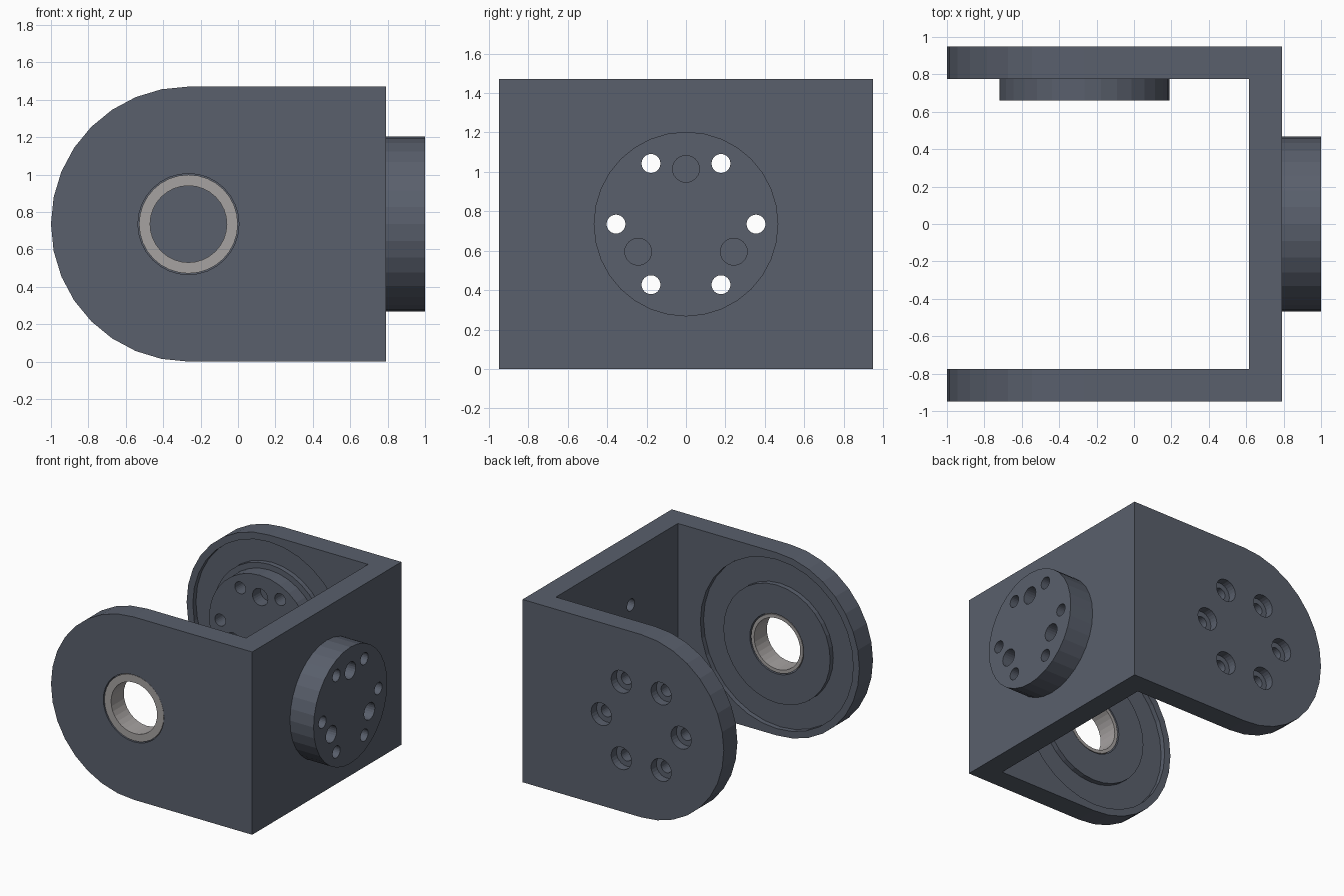
import bpy, bmesh
from math import pi, cos, sin, radians
from mathutils import Matrix, Vector

cube = bpy.data.objects.get("Cube")
if cube:
    bpy.data.objects.remove(cube)

PX, PZ = -0.265, 0.735      # pivot axis
R = 0.735                   # fork arm end radius
ARM = 0.775                 # inner face of the arms
WIDE = 0.948                # outer face of the arms
WEB_IN, WEB_OUT = 0.615, 0.79


def material(name, rgb):
    m = bpy.data.materials.new(name)
    m.use_nodes = True
    m.diffuse_color = (*rgb, 1)
    m.node_tree.nodes["Principled BSDF"].inputs["Base Color"].default_value = (*rgb, 1)
    return m


GREY = material("slate grey", (0.10, 0.115, 0.15))
METAL = material("pale metal", (0.38, 0.36, 0.355))


def make(name, bm, mat=None):
    bmesh.ops.recalc_face_normals(bm, faces=bm.faces[:])
    mesh = bpy.data.meshes.new(name)
    bm.to_mesh(mesh)
    bm.free()
    obj = bpy.data.objects.new(name, mesh)
    bpy.context.collection.objects.link(obj)
    if mat:
        mesh.materials.append(mat)
    return obj


def cylinder(name, axis, radius, start, end, u, z, mat=None, sides=32):
    """Cylinder from start to end along X or Y; u is the other flat coordinate."""
    bm = bmesh.new()
    ring = []
    for i in range(sides):
        a = 2 * pi * i / sides
        h, v = u + radius * cos(a), z + radius * sin(a)
        ring.append(bm.verts.new((start, h, v) if axis == "X" else (h, start, v)))
    face = bm.faces.new(ring)
    top = bmesh.ops.extrude_face_region(bm, geom=[face])["geom"]
    step = Vector((end - start, 0, 0)) if axis == "X" else Vector((0, end - start, 0))
    bmesh.ops.translate(bm, vec=step, verts=[g for g in top if isinstance(g, bmesh.types.BMVert)])
    return make(name, bm, mat)


def box(name, lo, hi):
    bm = bmesh.new()
    lo, hi = Vector(lo), Vector(hi)
    bmesh.ops.create_cube(bm, size=1, matrix=Matrix.Translation((lo + hi) / 2)
                          @ Matrix.Diagonal((*(hi - lo), 1)))
    return make(name, bm)


def cut(obj, cutter):
    mod = obj.modifiers.new("cut", "BOOLEAN")
    mod.operation, mod.solver, mod.object = "DIFFERENCE", "EXACT", cutter
    with bpy.context.temp_override(object=obj, active_object=obj, selected_objects=[obj]):
        bpy.ops.object.modifier_apply(modifier=mod.name)
    bpy.data.objects.remove(cutter)


def drill(obj, axis, radius, start, end, u, z, angles, circle, sides=24):
    for deg in angles:
        a = radians(deg)
        cut(obj, cylinder("drill", axis, radius, start, end,
                          u + circle * cos(a), z + circle * sin(a), sides=sides))


BOLTS, PINS = range(0, 360, 60), (90, 210, 330)

# U-shaped bracket with rounded arm ends
bm = bmesh.new()
outline = [(WEB_OUT, 0), (WEB_OUT, 2 * R)]
outline += [(PX + R * cos(a), PZ + R * sin(a)) for a in (pi / 2 + pi * i / 16 for i in range(17))]
face = bm.faces.new([bm.verts.new((x, -WIDE, z)) for x, z in outline])
side = bmesh.ops.extrude_face_region(bm, geom=[face])["geom"]
bmesh.ops.translate(bm, vec=(0, 2 * WIDE, 0), verts=[g for g in side if isinstance(g, bmesh.types.BMVert)])
bracket = make("bracket", bm, GREY)
cut(bracket, box("gap", (-2, -ARM, -1), (WEB_IN, ARM, 3)))

# Shallow round recesses inside both arms, with a boss left in the middle
DEPTH = 0.04
for s in (-1, 1):
    cut(bracket, cylinder("recess", "Y", 0.68, s * (ARM - 0.1), s * (ARM + DEPTH), PX, PZ))
front_boss = cylinder("front_boss", "Y", 0.475, -ARM, -ARM - DEPTH, PX, PZ, GREY)
back_boss = cylinder("back_boss", "Y", 0.5, ARM, ARM + DEPTH, PX, PZ, GREY)

# Stepped bore for the bushing in the front arm
for part in (bracket, front_boss):
    cut(part, cylinder("bore", "Y", 0.24, -1.1, -0.6, PX, PZ))
cut(bracket, cylinder("counterbore", "Y", 0.27, -1.1, -0.9, PX, PZ))

# Flanged bushing
bushing = cylinder("bushing_flange", "Y", 0.264, -0.942, -0.9, PX, PZ, METAL)
sleeve = cylinder("bushing_sleeve", "Y", 0.232, -0.9, -ARM - 0.005, PX, PZ, METAL)
for part in (bushing, sleeve):
    cut(part, cylinder("hole", "Y", 0.205, -1.1, -0.6, PX, PZ))

# Mounting discs on the back arm and on the web
arm_disc = cylinder("arm_disc", "Y", 0.455, 0.66, ARM, PX, PZ, GREY)
web_disc = cylinder("web_disc", "X", 0.468, WEB_OUT, 1.0, 0, PZ, GREY)

# Bolt holes through the discs and the walls behind them
for part in (arm_disc, back_boss, bracket):
    drill(part, "Y", 0.048, 0.5, 1.1, PX, PZ, BOLTS, 0.355)
drill(bracket, "Y", 0.09, 0.88, 1.1, PX, PZ, BOLTS, 0.355)
for part in (web_disc, bracket):
    drill(part, "X", 0.048, 0.5, 1.1, 0, PZ, BOLTS, 0.355)

# Blind pin holes in the disc faces
drill(arm_disc, "Y", 0.068, 0.5, 0.76, PX, PZ, PINS, 0.28)
drill(web_disc, "X", 0.068, 0.85, 1.1, 0, PZ, PINS, 0.28)
